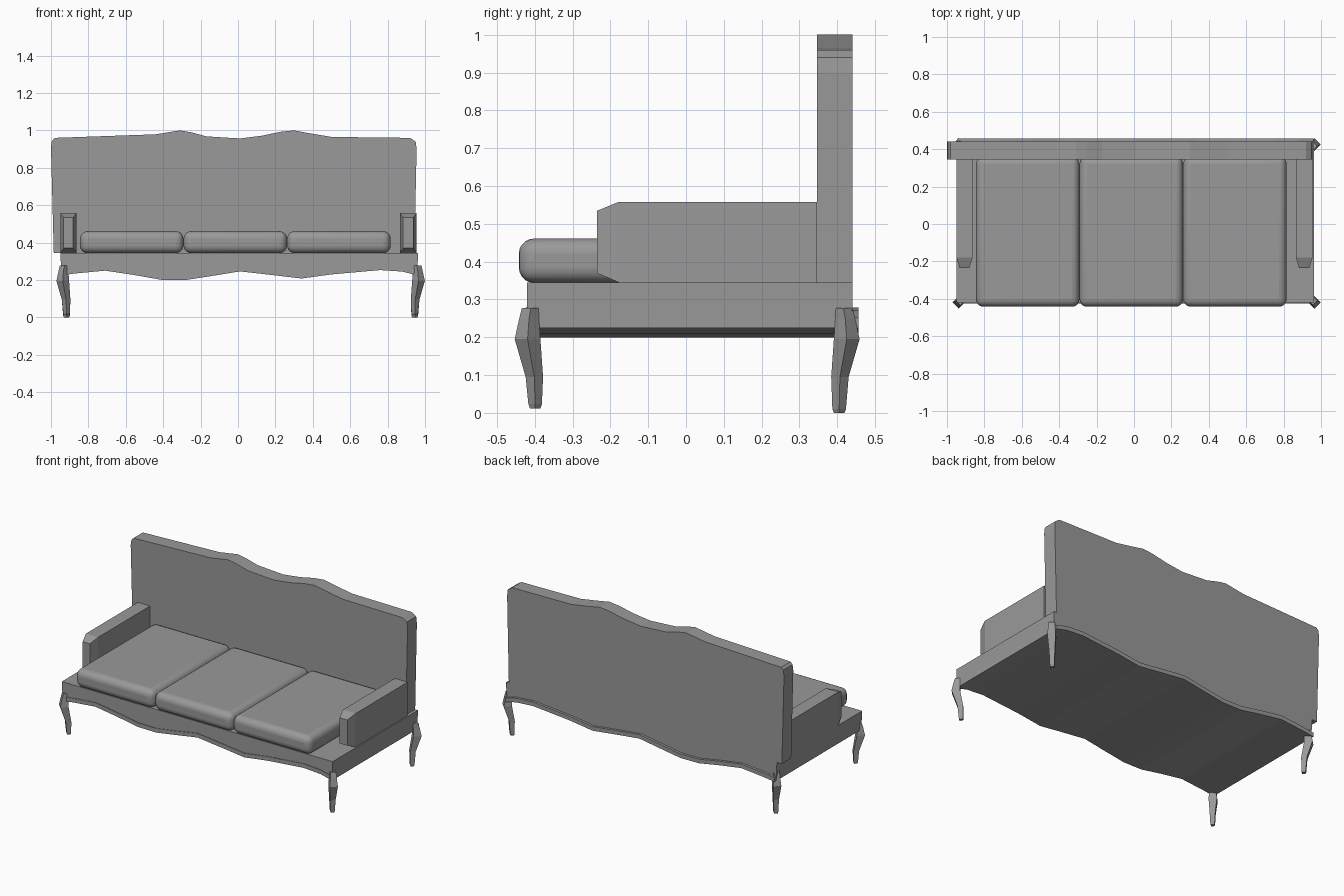
import bpy
import bmesh
from mathutils import Vector

cube = bpy.data.objects.get("Cube")
if cube:
    bpy.data.objects.remove(cube, do_unlink=True)

grey = bpy.data.materials.new("grey")
grey.use_nodes = True
COLOR = (0.32, 0.32, 0.32, 1)
grey.diffuse_color = COLOR
grey.node_tree.nodes["Principled BSDF"].inputs["Base Color"].default_value = COLOR


def finish(name, bm):
    bmesh.ops.recalc_face_normals(bm, faces=bm.faces)
    mesh = bpy.data.meshes.new(name)
    bm.to_mesh(mesh)
    bm.free()
    mesh.materials.append(grey)
    obj = bpy.data.objects.new(name, mesh)
    bpy.context.collection.objects.link(obj)
    return obj


def loft(name, rings):
    """Skin equal-length rings of points and cap both ends."""
    bm = bmesh.new()
    rows = [[bm.verts.new(p) for p in ring] for ring in rings]
    n = len(rows[0])
    for a, b in zip(rows, rows[1:]):
        for i in range(n):
            j = (i + 1) % n
            bm.faces.new((a[i], a[j], b[j], b[i]))
    bm.faces.new(rows[0])
    bm.faces.new(rows[-1])
    return finish(name, bm)


def extrude_y(name, outline, y0, y1):
    return loft(name, [[(x, y, z) for x, z in outline] for y in (y0, y1)])


def rect(x0, x1, y, z0, z1):
    return [(x0, y, z0), (x1, y, z0), (x1, y, z1), (x0, y, z1)]


# Backrest with a double-crested top
backrest = [(-.985, .345), (-1, .91), (-.995, .945), (-.98, .96), (-.44, .979),
            (-.31, 1), (-.25, .99), (-.17, .968), (.01, .957), (.13, .972),
            (.23, .993), (.3, 1), (.38, .985), (.5, .965), (.92, .96),
            (.95, .94), (.955, .9), (.943, .345)]
extrude_y("backrest", backrest, .346, .44)

# Seat frame and the wavy moulding beneath it
wave = [(-.945, .225), (-.87, .235), (-.71, .25), (-.55, .226), (-.41, .201),
        (-.28, .2), (-.15, .22), (.01, .246), (.18, .227), (.34, .208),
        (.5, .23), (.76, .253), (.88, .245), (.96, .225)]
raised = [(x, z + .026) for x, z in wave]
extrude_y("seat_frame", [(-.95, .345)] + raised + [(.962, .345)], -.42, .44)
extrude_y("wavy_moulding", wave + raised[::-1], -.424, .456)

# Armrests with chamfered fronts
for name, x0, x1 in (("right_armrest", -.95, -.863), ("left_armrest", .865, .955)):
    loft(name, [rect(x0 + .018, x1 - .018, -.236, .37, .534),
                rect(x0, x1, -.178, .345, .558),
                rect(x0, x1, .346, .345, .558)])

# Three rounded seat cushions
for name, x0 in (("right_cushion", -.845), ("middle_cushion", -.291), ("left_cushion", .263)):
    cushion = loft(name, [rect(x0, x0 + .553, y, .344, .461) for y in (-.442, .36)])
    bevel = cushion.modifiers.new("rounding", "BEVEL")
    bevel.width = .04
    bevel.segments = 5
    bpy.context.view_layer.objects.active = cushion
    cushion.select_set(True)
    bpy.ops.object.shade_smooth_by_angle()
    cushion.select_set(False)

# Curved legs: height, outward shift, half width
sections = [(0, 0, .014), (.01, 0, .018), (.095, .002, .023),
            (.195, .02, .034), (.25, .016, .026), (.278, .011, .024)]
for name, x, y, base in (("front_right_leg", -.917, -.399, .012),
                         ("front_left_leg", .945, -.399, .012),
                         ("back_right_leg", -.917, .405, 0),
                         ("back_left_leg", .945, .405, 0)):
    sx, sy = (1 if x > 0 else -1), (1 if y > 0 else -1)
    rings = []
    for z, shift, r in sections:
        c = Vector((x + sx * shift, y + sy * shift, max(z, base) if z else base))
        if z == .01:
            c.z += base
        rings.append([c + Vector(d) * r for d in ((1, 0, 0), (0, 1, 0), (-1, 0, 0), (0, -1, 0))])
    loft(name, rings)
